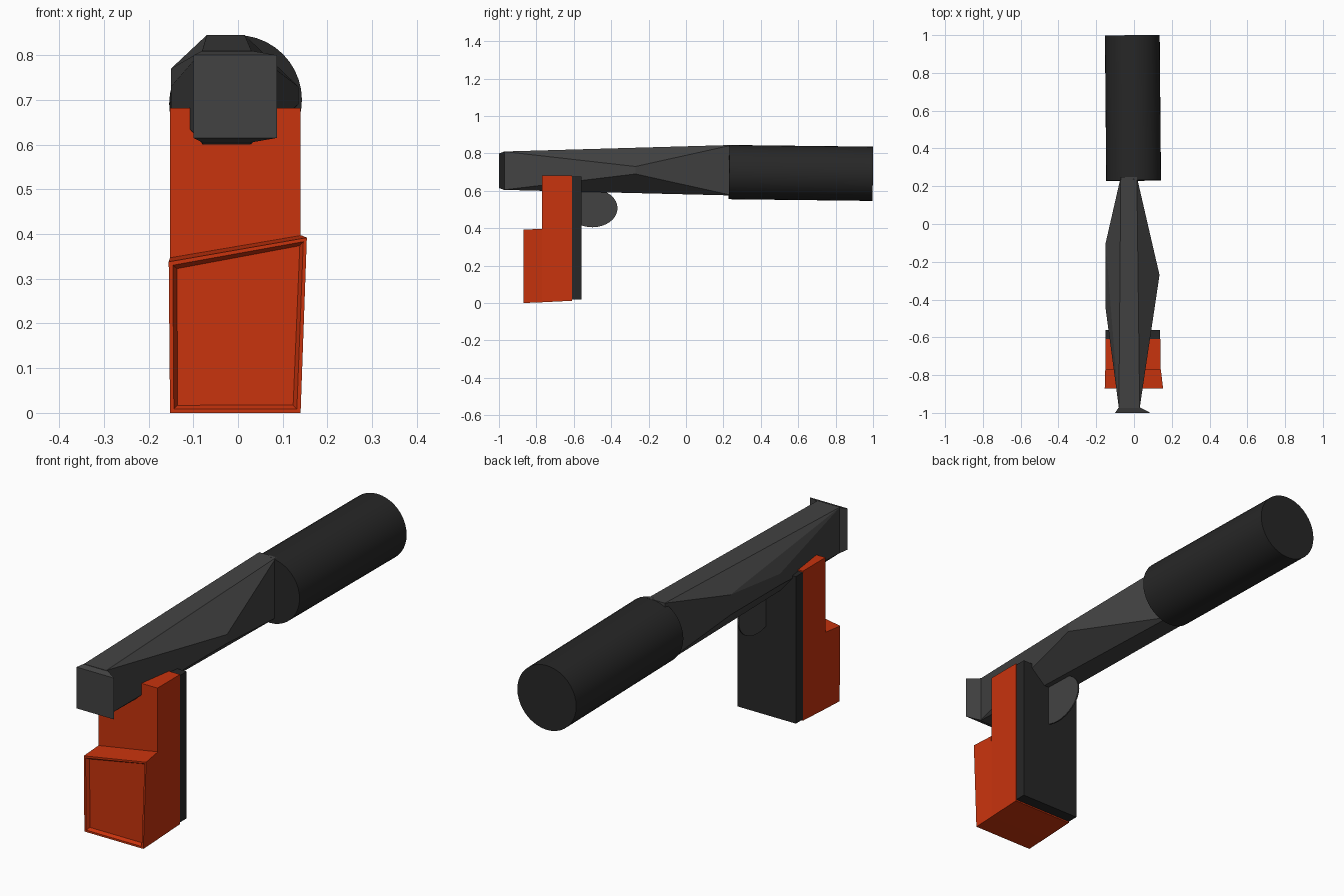
import bpy, bmesh, math
from mathutils import Vector

if "Cube" in bpy.data.objects:
    bpy.data.objects.remove(bpy.data.objects["Cube"])


def material(name, rgb):
    m = bpy.data.materials.new(name)
    m.diffuse_color = (*rgb, 1)
    m.use_nodes = True
    m.node_tree.nodes["Principled BSDF"].inputs["Base Color"].default_value = m.diffuse_color
    return m


DARK = material("dark_grey", (0.055, 0.055, 0.055))
BLACK = material("near_black", (0.02, 0.02, 0.02))
RED = material("red", (0.58, 0.033, 0.004))


def finish(bm, name, mat):
    bmesh.ops.recalc_face_normals(bm, faces=bm.faces)
    mesh = bpy.data.meshes.new(name)
    bm.to_mesh(mesh)
    bm.free()
    mesh.materials.append(mat)
    ob = bpy.data.objects.new(name, mesh)
    bpy.context.collection.objects.link(ob)
    return ob


def loft(rings):
    """Closed solid through rings of points; both ends capped."""
    bm = bmesh.new()
    rows = [[bm.verts.new(p) for p in ring] for ring in rings]
    n = len(rows[0])
    for a, b in zip(rows, rows[1:]):
        for i in range(n):
            j = (i + 1) % n
            bm.faces.new((a[i], a[j], b[j], b[i]))
    front = bm.faces.new(rows[0])
    bm.faces.new(rows[-1])
    bmesh.ops.recalc_face_normals(bm, faces=bm.faces)
    return bm, front


def rect(y, x0, x1, z0, z1):
    return [(x0, y, z0), (x1, y, z0), (x1, y, z1), (x0, y, z1)]


# Faceted body: narrow ends with a bulging ridge on each side
body = bmesh.new()
points = [(-0.08, -0.975, 0.81), (0.03, -0.975, 0.81),
          (-0.08, -0.975, 0.605), (0.03, -0.975, 0.605),
          (-0.07, 0.25, 0.845), (0.015, 0.25, 0.845),
          (-0.07, 0.25, 0.575), (0.015, 0.25, 0.575),
          (0.135, -0.27, 0.73), (0.135, -0.27, 0.69),
          (-0.15, -0.10, 0.77), (-0.15, -0.10, 0.68),
          (-0.15, -0.45, 0.73), (-0.15, -0.45, 0.68)]
for p in points:
    body.verts.new(p)
bmesh.ops.convex_hull(body, input=body.verts)
bmesh.ops.dissolve_limit(body, angle_limit=math.radians(2),
                         verts=body.verts, edges=body.edges)
finish(body, "faceted_body", DARK)

# Flared square end plate
bm, _ = loft([rect(-1.0, -0.10, 0.087, 0.615, 0.80),
              rect(-0.97, -0.08, 0.03, 0.605, 0.81)])
finish(bm, "end_plate", DARK)

# Long round barrel, very slightly tilted
a, b = Vector((-0.002, 0.23, 0.70)), Vector((-0.009, 0.998, 0.691))
axis = b - a
bpy.ops.mesh.primitive_cylinder_add(
    vertices=40, radius=0.145, depth=axis.length, location=(a + b) / 2,
    rotation=axis.to_track_quat('Z', 'Y').to_euler())
barrel = bpy.context.object
barrel.name = "barrel"
barrel.data.materials.append(BLACK)
bpy.ops.object.shade_smooth_by_angle(angle=math.radians(30))

# Upright grip: red front block and dark backing slab
bm, _ = loft([rect(-0.77, -0.152, 0.14, 0.004, 0.682),
              rect(-0.61, -0.152, 0.14, 0.012, 0.682)])
finish(bm, "grip_block", RED)
bm, _ = loft([rect(-0.61, -0.152, 0.138, 0.018, 0.676),
              rect(-0.56, -0.152, 0.138, 0.018, 0.676)])
finish(bm, "grip_back_slab", BLACK)

# Front foot block with slanted top and recessed panel
bm, front = loft([
    [(-0.152, -0.87, 0), (0.14, -0.87, 0), (0.154, -0.87, 0.392), (-0.155, -0.87, 0.338)],
    [(-0.152, -0.77, 0.004), (0.14, -0.77, 0.004), (0.142, -0.77, 0.397), (-0.152, -0.77, 0.347)]])
bmesh.ops.inset_region(bm, faces=[front], thickness=0.012)
bmesh.ops.inset_region(bm, faces=[front], thickness=0.012, depth=-0.015)
finish(bm, "front_foot_block", RED)

# Thin oval trigger plate behind the grip
oval = [(-0.5 + 0.134 * math.cos(t), 0.507 + 0.102 * math.sin(t))
        for t in (math.tau * i / 32 for i in range(32))]
bm, _ = loft([[(x, y, z) for y, z in oval] for x in (-0.005, 0.001)])
finish(bm, "trigger_plate", DARK)
